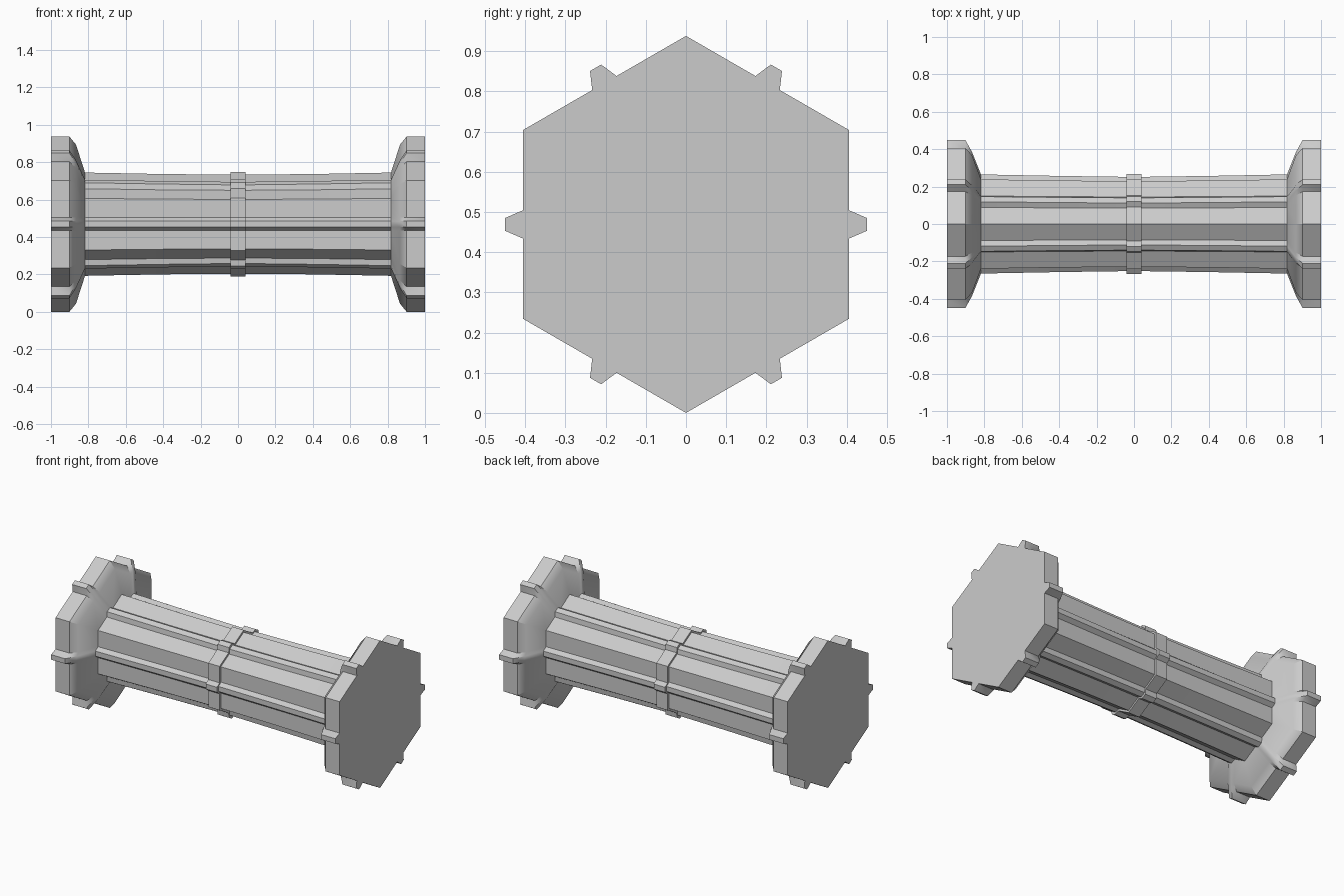
import bpy, bmesh, math

if "Cube" in bpy.data.objects:
    bpy.data.objects.remove(bpy.data.objects["Cube"])

CZ = 0.469  # height of the long axis
C30 = math.cos(math.radians(30))


def section(x, r, tip):
    """Hexagon of corner radius r with a tapered rib (reaching tip) on each side."""
    flat = r * C30
    side = [(flat, -r / 2), (flat, -0.035), (tip, -0.016), (tip, 0.016), (flat, 0.035)]
    pts = []
    for k in range(6):
        c, s = math.cos(k * math.pi / 3), math.sin(k * math.pi / 3)
        pts += [(x, u * c - v * s, CZ + u * s + v * c) for u, v in side]
    return pts


def loft(name, rings, cap_start=False, cap_end=False, angle=40):
    """Skin a list of (x, corner radius, rib tip) rings, ordered along +x."""
    bm = bmesh.new()
    loops = [[bm.verts.new(p) for p in section(*r)] for r in rings]
    for a, b in zip(loops, loops[1:]):
        n = len(a)
        for i in range(n):
            j = (i + 1) % n
            bm.faces.new((a[i], a[j], b[j], b[i]))
    if cap_start:
        bm.faces.new(loops[0][::-1])
    if cap_end:
        bm.faces.new(loops[-1])
    mesh = bpy.data.meshes.new(name)
    bm.to_mesh(mesh)
    bm.free()
    obj = bpy.data.objects.new(name, mesh)
    bpy.context.collection.objects.link(obj)
    bpy.ops.object.select_all(action='DESELECT')
    obj.select_set(True)
    bpy.context.view_layer.objects.active = obj
    bpy.ops.object.shade_smooth_by_angle(angle=math.radians(angle))
    return obj


def mirrored(rings):
    return [(-x, r, t) for x, r, t in reversed(rings)]


# Shaft halves, narrowing slightly toward the middle
shaft = [(0.04, 0.265, 0.252), (0.4, 0.268, 0.257), (0.818, 0.276, 0.265)]
loft("shaft_right", shaft, angle=20)
loft("shaft_left", mirrored(shaft), angle=20)

# Raised collar around the middle
loft("middle_collar", [(-0.04, 0.265, 0.252), (-0.04, 0.279, 0.267),
                       (0.04, 0.279, 0.267), (0.04, 0.265, 0.252)], angle=20)

# Flared end flanges
flange = [(0.818, 0.276, 0.265), (0.866, 0.425, 0.385),
          (0.902, 0.469, 0.45), (1.0, 0.469, 0.45)]
loft("flange_right", flange, cap_end=True)
loft("flange_left", mirrored(flange), cap_start=True)
